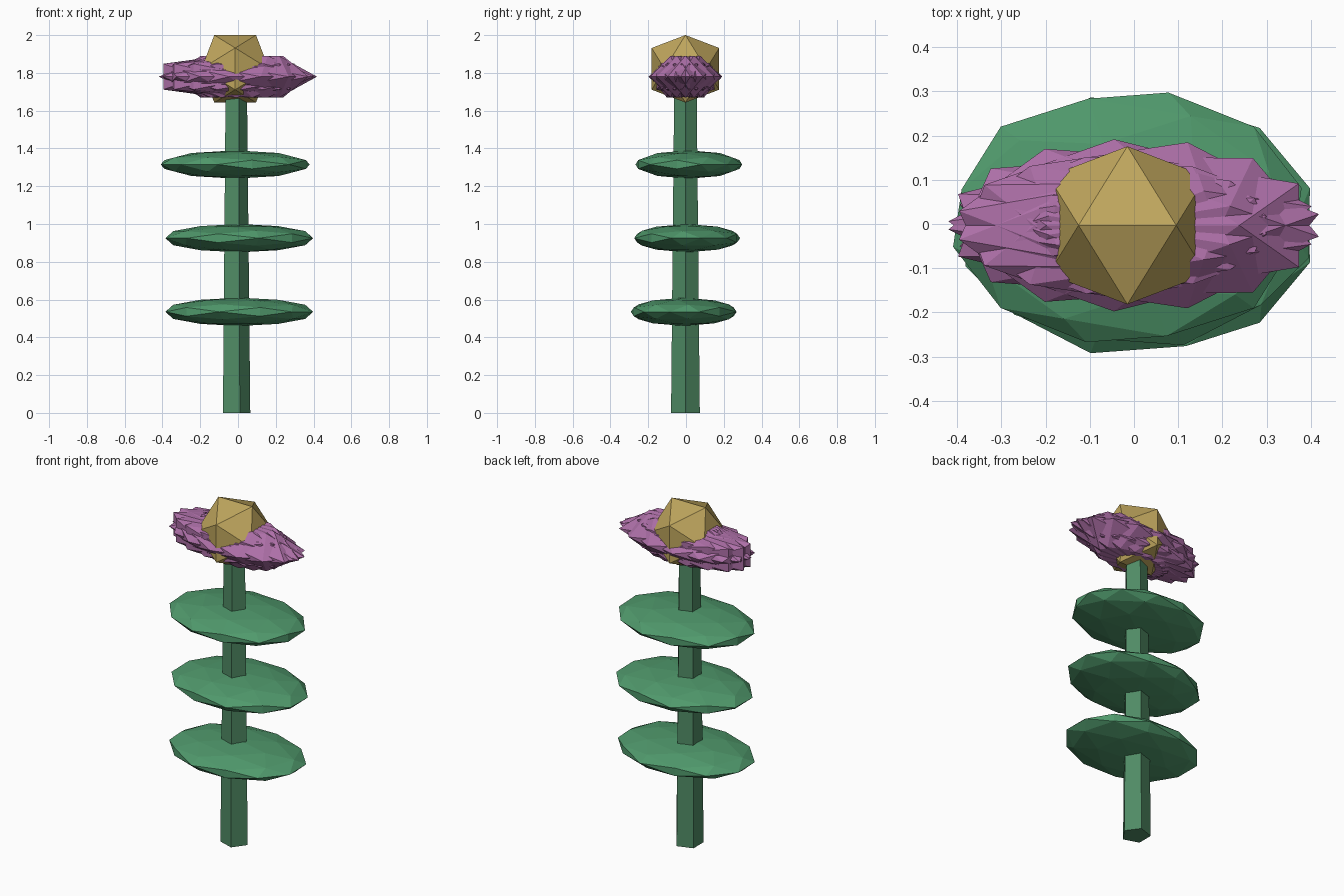
import bpy, bmesh
from math import radians, cos, sin, atan, sqrt, pi
from mathutils import Matrix

if "Cube" in bpy.data.objects:
    bpy.data.objects.remove(bpy.data.objects["Cube"])

CX, CY = -0.015, -0.003
TILT = Matrix.Rotation(-atan(2 / (1 + sqrt(5))), 4, 'Y')  # puts an edge on top


def material(name, color):
    m = bpy.data.materials.new(name)
    m.diffuse_color = (*color, 1)
    m.use_nodes = True
    m.node_tree.nodes["Principled BSDF"].inputs["Base Color"].default_value = m.diffuse_color
    return m


green = material("stem_green", (0.08, 0.26, 0.13))
leaf_green = material("leaf_green", (0.08, 0.32, 0.15))
purple = material("petal_purple", (0.42, 0.16, 0.39))
gold = material("core_gold", (0.52, 0.38, 0.11))


def finish(name, bm, mat):
    me = bpy.data.meshes.new(name)
    bm.to_mesh(me)
    bm.free()
    ob = bpy.data.objects.new(name, me)
    me.materials.append(mat)
    bpy.context.collection.objects.link(ob)
    return ob


def ball(name, mat, loc, size, detail=1, turn=0):
    """Faceted ball, turned about z and then squashed."""
    bm = bmesh.new()
    m = (Matrix.Translation(loc) @ Matrix.Diagonal((*size, 1))
         @ Matrix.Rotation(turn, 4, 'Z') @ TILT)
    bmesh.ops.create_icosphere(bm, subdivisions=detail, radius=1, matrix=m)
    return finish(name, bm, mat)


# five-sided tapered stem
top = 1.77
bm = bmesh.new()
bmesh.ops.create_cone(bm, cap_ends=True, segments=5, radius1=0.08, radius2=0.062, depth=top,
                      matrix=Matrix.Translation((CX, CY, top / 2)) @ Matrix.Rotation(-pi / 2, 4, 'Z'))
finish("stem", bm, green)

# three flat leaves up the stem
for i, z in enumerate((0.535, 0.925, 1.315)):
    a = radians(-30 + 60 * i)
    ball(f"leaf_{i + 1}", leaf_green, (CX + 0.025 * cos(a), CY + 0.018 * sin(a), z),
         (0.405, 0.29, 0.075), 2, a / 2)

# ring of nine overlapping petals
for i in range(9):
    a = 2 * pi * i / 9
    ball(f"petal_{i + 1}", purple, (CX + 0.035 * cos(a), CY + 0.017 * sin(a), 1.78),
         (0.415, 0.18, 0.13), 1, a / 2)

# flower core
ball("flower_core", gold, (CX, CY, 1.8215), (0.21, 0.21, 0.21))
